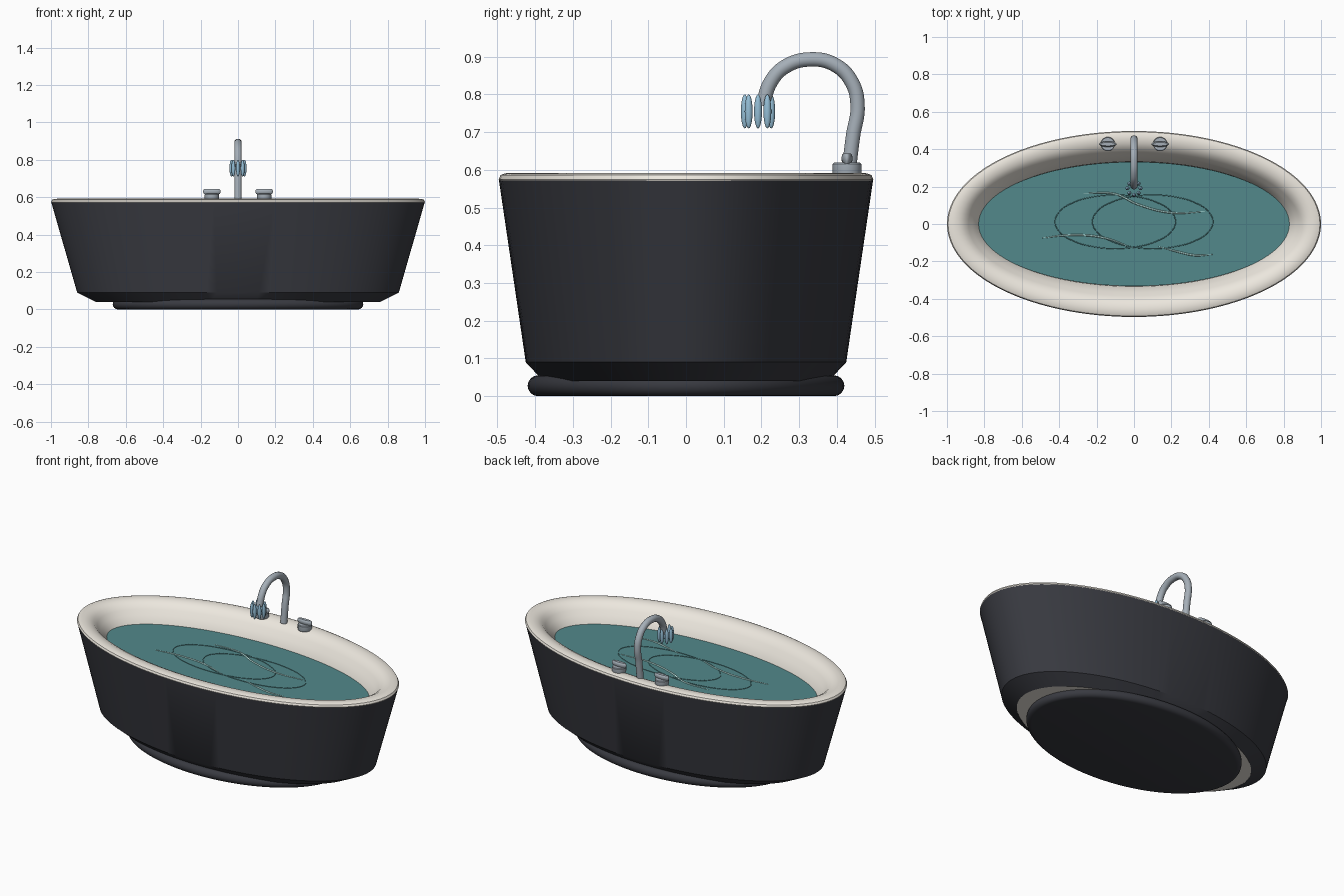
import bpy, bmesh
from math import sin, cos, pi, radians

if "Cube" in bpy.data.objects:
    bpy.data.objects.remove(bpy.data.objects["Cube"])


def material(name, rgb):
    m = bpy.data.materials.new(name)
    m.diffuse_color = (*rgb, 1)
    m.use_nodes = True
    m.node_tree.nodes["Principled BSDF"].inputs["Base Color"].default_value = m.diffuse_color
    return m


DARK = material("charcoal", (0.04, 0.042, 0.052))
CREAM = material("cream", (0.84, 0.80, 0.73))
TEAL = material("water_teal", (0.085, 0.25, 0.26))
PALE = material("pale_aqua", (0.5, 0.8, 0.77))
METAL = material("brushed_metal", (0.38, 0.43, 0.48))
BLUE = material("drop_blue", (0.3, 0.52, 0.68))


def smooth(ob, angle=35):
    bpy.ops.object.select_all(action='DESELECT')
    ob.select_set(True)
    bpy.context.view_layer.objects.active = ob
    bpy.ops.object.shade_smooth_by_angle(angle=radians(angle))


def loft(name, rings, mat, start=False, end=False, seg=96, at=(0, 0)):
    """Stack of ellipses (rx, ry, z), optionally capped."""
    bm = bmesh.new()
    angs = [2 * pi * k / seg for k in range(seg)]
    rows = [[bm.verts.new((at[0] + rx * cos(a), at[1] + ry * sin(a), z)) for a in angs]
            for rx, ry, z in rings]
    for lo, hi in zip(rows, rows[1:]):
        for k in range(seg):
            n = (k + 1) % seg
            bm.faces.new((lo[k], lo[n], hi[n], hi[k]))
    if start:
        bm.faces.new(rows[0][::-1])
    if end:
        bm.faces.new(rows[-1])
    me = bpy.data.meshes.new(name)
    bm.to_mesh(me)
    bm.free()
    me.materials.append(mat)
    ob = bpy.data.objects.new(name, me)
    bpy.context.collection.objects.link(ob)
    smooth(ob)
    return ob


def ellipsoid(name, loc, size, mat):
    bpy.ops.mesh.primitive_uv_sphere_add(segments=20, ring_count=12, location=loc)
    ob = bpy.context.object
    ob.name = name
    ob.scale = size
    ob.data.materials.append(mat)
    smooth(ob, 60)


def tube(name, pts, r, mat, radii=None, closed=False):
    """Round tube along a smooth path."""
    cu = bpy.data.curves.new(name, 'CURVE')
    cu.dimensions = '3D'
    cu.bevel_depth = r
    cu.bevel_resolution = 5 if r > 0.01 else 1
    cu.use_fill_caps = True
    cu.resolution_u = 8
    sp = cu.splines.new('BEZIER')
    sp.bezier_points.add(len(pts) - 1)
    for i, (bp, p) in enumerate(zip(sp.bezier_points, pts)):
        bp.co = p
        bp.handle_left_type = bp.handle_right_type = 'AUTO'
        bp.radius = radii[i] if radii else 1
    sp.use_cyclic_u = closed
    cu.materials.append(mat)
    ob = bpy.data.objects.new(name, cu)
    bpy.context.collection.objects.link(ob)


# foot: rounded oval plinth
foot = [(0.67 - 0.0275 * (1 - cos(t)), 0.42 - 0.0275 * (1 - cos(t)), 0.0275 + 0.0275 * sin(t))
        for t in [radians(-90 + 22.5 * k) for k in range(9)]]
loft("foot", foot, DARK, start=True, end=True)

# outer shell with tucked lower edge, and the pale underside
loft("outer_shell", [(0.76, 0.378, 0.04), (0.86, 0.425, 0.09), (0.998, 0.496, 0.572)], DARK)
loft("underside", [(0.76, 0.378, 0.041)], CREAM, start=True)

# rim rolling over into the inner basin
loft("rim_and_basin", [
    (0.996, 0.494, 0.568), (1.0, 0.497, 0.575), (0.994, 0.492, 0.586), (0.98, 0.48, 0.591),
    (0.955, 0.455, 0.592), (0.93, 0.43, 0.587), (0.905, 0.405, 0.574), (0.885, 0.385, 0.552),
    (0.865, 0.366, 0.525), (0.83, 0.335, 0.482), (0.77, 0.30, 0.25), (0.71, 0.25, 0.14),
    (0.62, 0.19, 0.11)], CREAM, end=True)

# water with ripple rings and highlights
WZ = 0.485
loft("water", [(0.831, 0.332, WZ)], TEAL, end=True)
for i, cx in enumerate((-0.1, 0.1)):
    ring = [(cx + 0.322 * cos(k * pi / 8), 0.012 + 0.143 * sin(k * pi / 8), WZ) for k in range(16)]
    tube(f"ripple_ring_{i + 1}", ring, 0.0025, TEAL, closed=True)
streaks = [
    [(-0.27, 0.165), (-0.1, 0.16), (0.02, 0.105), (0.2, 0.06), (0.38, 0.066)],
    [(-0.49, -0.075), (-0.35, -0.06), (-0.17, -0.072), (0.0, -0.13)],
    [(0.13, -0.12), (0.24, -0.15), (0.33, -0.168), (0.42, -0.163)]]
for i, pts in enumerate(streaks):
    rad = [0.3] + [1] * (len(pts) - 2) + [0.3]
    tube(f"water_highlight_{i + 1}", [(x, y, WZ) for x, y in pts], 0.005, PALE, rad)

# gooseneck spout
neck = [(0.43, 0.585), (0.443, 0.69), (0.455, 0.77), (0.44, 0.832), (0.396, 0.878),
        (0.33, 0.893), (0.262, 0.873), (0.224, 0.832), (0.203, 0.77)]
tube("spout", [(0, y, z) for y, z in neck], 0.0195, METAL)

# tap handles: round body with a cross bar
for side, x in (("left", -0.14), ("right", 0.14)):
    loft(f"{side}_tap_body", [(0.036, 0.036, 0.585), (0.038, 0.038, 0.592),
                              (0.038, 0.038, 0.615), (0.035, 0.035, 0.619)],
         METAL, start=True, end=True, seg=32, at=(x, 0.427))
    loft(f"{side}_tap_bar", [(0.042, 0.010, 0.616), (0.046, 0.014, 0.624), (0.047, 0.015, 0.632),
                             (0.045, 0.013, 0.640), (0.040, 0.009, 0.644)],
         METAL, start=True, end=True, seg=32, at=(x, 0.427))

# ring of falling drops below the spout
for k in range(8):
    a = 2 * pi * k / 8
    ellipsoid(f"water_drop_{k + 1}", (0.035 * cos(a), 0.191 + 0.035 * sin(a), 0.755),
              (0.0105, 0.0105, 0.045), BLUE)
